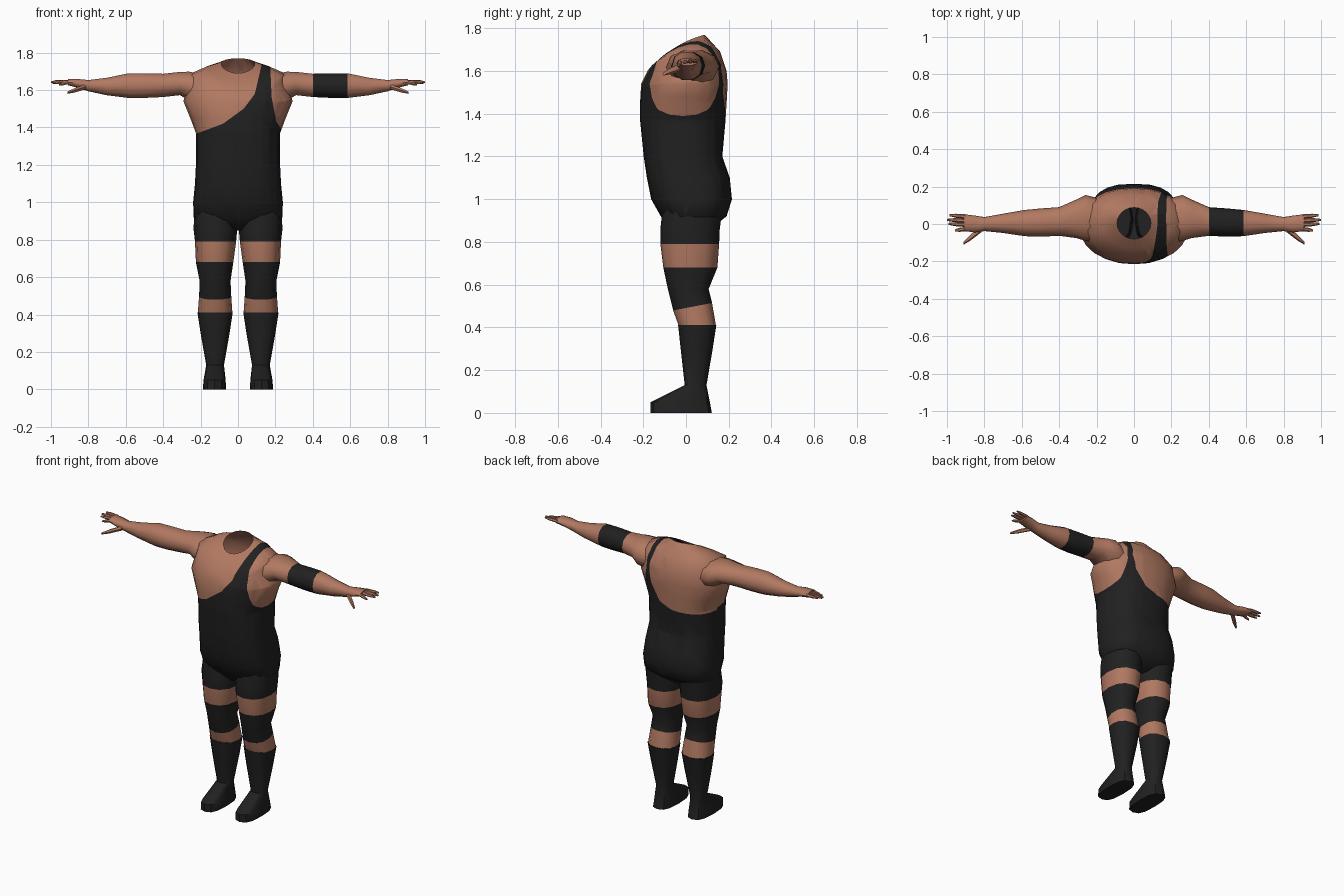
import bpy, bmesh, math
from mathutils import Vector

if "Cube" in bpy.data.objects:
    bpy.data.objects.remove(bpy.data.objects["Cube"])


def material(name, rgb):
    m = bpy.data.materials.new(name)
    m.diffuse_color = (*rgb, 1)
    m.use_nodes = True
    m.node_tree.nodes["Principled BSDF"].inputs["Base Color"].default_value = m.diffuse_color
    return m


MATS = [material("skin", (0.44, 0.19, 0.12)), material("black cloth", (0.015, 0.015, 0.015))]
SKIN, BLACK = 0, 1


def spow(v, n):
    return math.copysign(abs(v) ** (2 / n), v)


def level_ring(z, x0, x1, y0, y1, n=2.4, slope=0, lift=0, sides=12):
    """Rounded-box ring round the z axis, optionally tilted or raised at its sides."""
    cx, cy, hx, hy = (x0 + x1) / 2, (y0 + y1) / 2, (x1 - x0) / 2, (y1 - y0) / 2
    pts = []
    for i in range(sides):
        a = math.tau * i / sides
        c, s = spow(math.cos(a), n), spow(math.sin(a), n)
        pts.append(Vector((cx + hx * c, cy + hy * s, z + slope * hy * s + lift * c * c)))
    return pts


def side_ring(x, y0, y1, z0, z1, n=2.2, sides=10):
    """Ring round the x axis."""
    return [Vector((x, p.x, p.y)) for p in level_ring(0, y0, y1, z0, z1, n, sides=sides)]


def loft(bm, rings, mats, sign=1, cap_start=True, cap_end=True):
    """Skin a list of rings; mats gives one material index per band."""
    rows = [[bm.verts.new((p.x * sign, p.y, p.z)) for p in r] for r in rings]
    n = len(rows[0])
    faces = []
    for k in range(len(rows) - 1):
        for i in range(n):
            j = (i + 1) % n
            f = bm.faces.new((rows[k][i], rows[k][j], rows[k + 1][j], rows[k + 1][i]))
            f.material_index = mats[k]
            faces.append(f)
    for on, row, m in ((cap_start, rows[0], mats[0]), (cap_end, rows[-1], mats[-1])):
        if on:
            f = bm.faces.new(row)
            f.material_index = m
            faces.append(f)
    bmesh.ops.recalc_face_normals(bm, faces=faces)


def finish(name, bm, angle=50):
    me = bpy.data.meshes.new(name)
    for f in bm.faces:
        f.smooth = True
    bm.to_mesh(me)
    bm.free()
    for m in MATS:
        me.materials.append(m)
    me.set_sharp_from_angle(angle=math.radians(angle))
    ob = bpy.data.objects.new(name, me)
    bpy.context.collection.objects.link(ob)
    return ob


# Torso: z, half width, front y, back y, roundness, tilt, side lift
TORSO = [
    (0.85, 0.11, -0.06, 0.10, 2.2, 0, 0),
    (0.92, 0.237, -0.118, 0.19, 2.6, 0, 0),
    (1.00, 0.240, -0.163, 0.215, 2.6, 0, 0),
    (1.10, 0.230, -0.183, 0.205, 2.6, 0, 0),
    (1.20, 0.225, -0.198, 0.17, 2.5, 0, 0),
    (1.37, 0.225, -0.215, 0.185, 2.4, 0, 0),
    (1.45, 0.255, -0.215, 0.19, 2.3, 0, 0),
    (1.54, 0.292, -0.21, 0.195, 2.2, 0, 0),
    (1.60, 0.250, -0.18, 0.19, 2.3, 0, 0.09),
    (1.67, 0.170, -0.13, 0.16, 2.2, 0.14, 0.055),
    (1.73, 0.090, -0.08, 0.088, 2.0, 0.47, 0.01),
]
bm = bmesh.new()
loft(bm, [level_ring(z, -w, w, f, b, n, sl, li, 24) for z, w, f, b, n, sl, li in TORSO],
     [BLACK] * (len(TORSO) - 1), cap_end=False)

# Suit edges as (z, x) curves, cut into the torso so the colours meet cleanly
FRONT = [(1.36, -0.24), (1.42, -0.08), (1.50, 0.03), (1.58, 0.09), (1.73, 0.125), (1.9, 0.125)]
BACK = [(1.35, -0.24), (1.365, -0.03), (1.40, 0.06), (1.50, 0.13), (1.60, 0.15), (1.74, 0.125), (1.9, 0.125)]
ARMHOLE = [(1.385, 0.235), (1.43, 0.205), (1.56, 0.18), (1.73, 0.172), (1.9, 0.172)]


def edge_at(curve, z):
    for (za, xa), (zb, xb) in zip(curve, curve[1:]):
        if za <= z <= zb:
            return xa + (xb - xa) * (z - za) / (zb - za)
    return None


def cut(co, no):
    bmesh.ops.bisect_plane(bm, geom=bm.verts[:] + bm.edges[:] + bm.faces[:],
                           dist=1e-5, plane_co=co, plane_no=no)


bmesh.ops.triangulate(bm, faces=bm.faces[:])
cut((0, 0, 0), (0, 1, 0))
cut((0, 0, 1.36), (0, 0, 1))
for curve in (FRONT, BACK, ARMHOLE):
    for (za, xa), (zb, xb) in zip(curve, curve[1:]):
        cut((xa, 0, za), (zb - za, 0, xa - xb))
for f in bm.faces:
    c = f.calc_center_median()
    neck = edge_at(FRONT if c.y < 0 else BACK, c.z)
    arm = edge_at(ARMHOLE, c.z)
    if (neck is not None and c.x < neck) or (arm is not None and c.x > arm):
        f.material_index = SKIN
finish("torso", bm, 65)

# Arm: x, y range, z range
ARM = [
    (0.20, -0.10, 0.14, 1.52, 1.69),
    (0.26, -0.09, 0.155, 1.54, 1.702),
    (0.31, -0.075, 0.13, 1.57, 1.70),
    (0.40, -0.063, 0.09, 1.56, 1.69),
    (0.50, -0.068, 0.083, 1.555, 1.693),
    (0.585, -0.065, 0.075, 1.555, 1.693),
    (0.70, -0.048, 0.055, 1.57, 1.668),
    (0.80, -0.038, 0.037, 1.592, 1.655),
    (0.85, -0.045, 0.045, 1.61, 1.66),
    (0.91, -0.038, 0.052, 1.625, 1.66),
]
# Fingers: base and tip centres, base half size
FINGERS = [
    ((0.90, -0.027, 1.642), (0.957, -0.034, 1.628), 0.012),
    ((0.90, -0.004, 1.644), (0.992, 0.001, 1.637), 0.012),
    ((0.90, 0.019, 1.645), (1.00, 0.022, 1.643), 0.012),
    ((0.90, 0.040, 1.645), (0.986, 0.047, 1.648), 0.012),
    ((0.815, -0.025, 1.618), (0.912, -0.103, 1.586), 0.018),
]
# Leg: z, x range, y range, tilt
LEG = [
    (0.95, 0.015, 0.232, -0.11, 0.17, 0),
    (0.86, 0.004, 0.238, -0.12, 0.158, 0),
    (0.79, 0.010, 0.230, -0.12, 0.155, 0),
    (0.68, 0.025, 0.225, -0.106, 0.147, 0),
    (0.58, 0.040, 0.205, -0.085, 0.106, 0),
    (0.497, 0.036, 0.208, -0.06, 0.122, 0.19),
    (0.41, 0.030, 0.215, -0.035, 0.14, 0),
]
LEG_MATS = [BLACK, BLACK, SKIN, BLACK, BLACK, SKIN]
BOOT = [
    (0.412, 0.028, 0.217, -0.037, 0.142, 2.4),
    (0.30, 0.045, 0.200, -0.025, 0.125, 2.4),
    (0.13, 0.075, 0.170, -0.006, 0.096, 2.4),
    (0.05, 0.066, 0.184, -0.165, 0.112, 2.8),
    (0.00, 0.064, 0.188, -0.165, 0.121, 2.8),
]

for side, sign in (("left", 1), ("right", -1)):
    bm = bmesh.new()
    mats = [BLACK if sign > 0 and k in (3, 4) else SKIN for k in range(len(ARM) - 1)]
    loft(bm, [side_ring(*r) for r in ARM], mats, sign)
    finish(side + "_arm", bm)

    bm = bmesh.new()
    for a, b, h in FINGERS:
        a, b = Vector(a), Vector(b)
        rings = []
        for t, k in ((0, 1), (0.6, 0.9), (1, 0.45)):
            p = a.lerp(b, t)
            rings.append(side_ring(p.x, p.y - h * k, p.y + h * k,
                                   p.z - h * k * 0.85, p.z + h * k * 0.85, 2, 6))
        loft(bm, rings, [SKIN, SKIN], sign)
    finish(side + "_fingers", bm)

    bm = bmesh.new()
    loft(bm, [level_ring(z, x0, x1, y0, y1, 2.3, sl) for z, x0, x1, y0, y1, sl in LEG], LEG_MATS, sign)
    finish(side + "_leg", bm)

    bm = bmesh.new()
    loft(bm, [level_ring(*r) for r in BOOT], [BLACK] * 4, sign)
    finish(side + "_boot", bm, 40)
